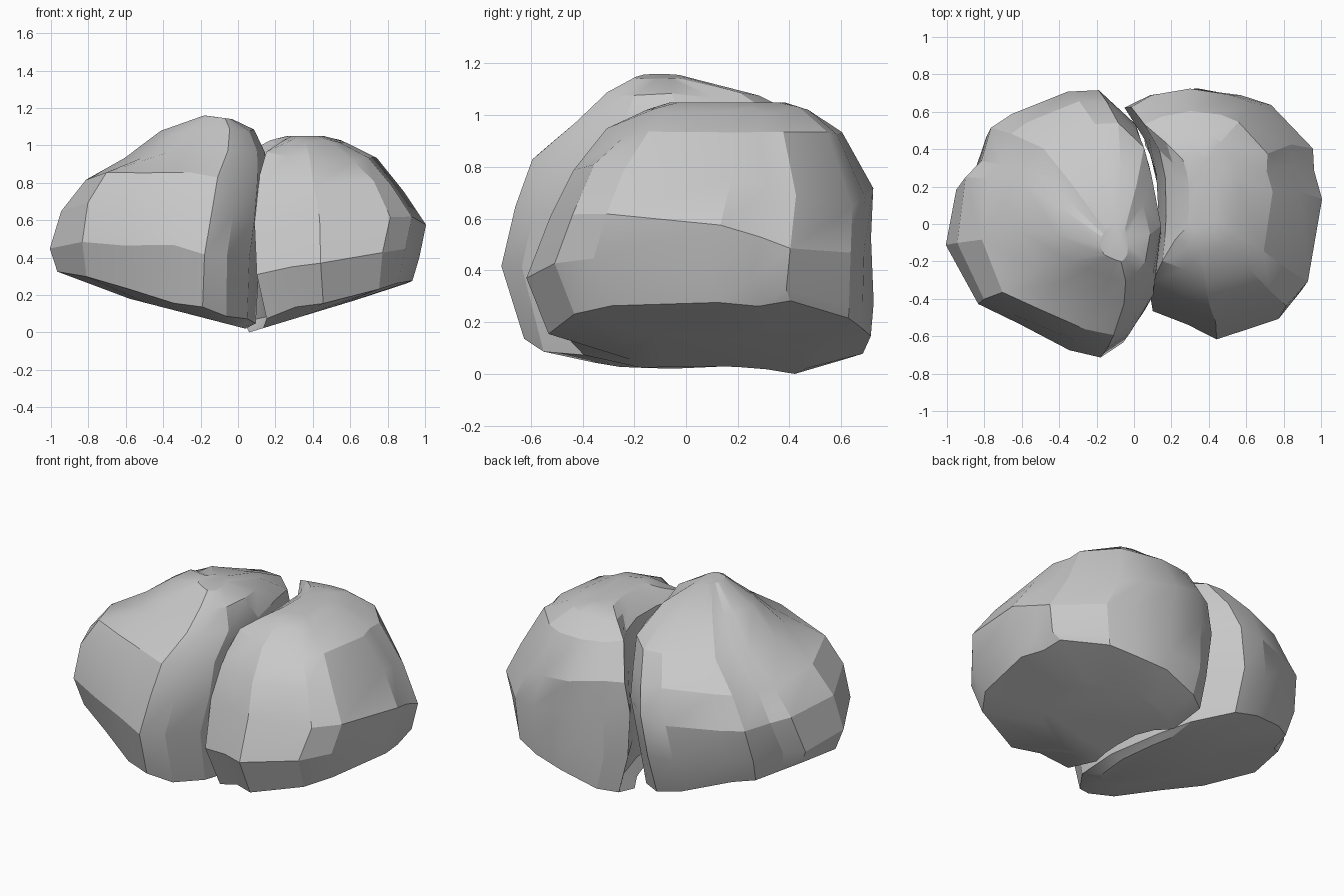
import bpy, bmesh, math, random

if "Cube" in bpy.data.objects:
    bpy.data.objects.remove(bpy.data.objects["Cube"])

random.seed(4)

stone = bpy.data.materials.new("stone grey")
stone.diffuse_color = (0.58, 0.58, 0.58, 1)
stone.use_nodes = True
stone.node_tree.nodes["Principled BSDF"].inputs["Base Color"].default_value = stone.diffuse_color


def square_up(t, p):
    """Push a 0..1 position outward so the section gets boxier."""
    s = 2 * t - 1
    return 0.5 + 0.5 * math.copysign(abs(s) ** p, s)


def lofted_rock(name, plan, levels, outer, tilt_front, tilt_back, square_back, jitter=0.007):
    """Loft a plan outline through levels (z at left, z at right, x0, x1, y0, y1).
    The outer shoulder is squared off and tilted up at the front / down at the back."""
    xs = [p[0] for p in plan]
    ys = [p[1] for p in plan]
    px, py = min(xs), min(ys)
    w, d = max(xs) - px, max(ys) - py
    bm = bmesh.new()
    rings = []
    last = len(levels) - 1
    for i, (za, zb, x0, x1, y0, y1) in enumerate(levels):
        cap = i in (0, last)
        ring = []
        for x, y in plan:
            u, v = (x - px) / w, (y - py) / d
            out = u if outer > 0 else 1 - u
            z = za + (zb - za) * u
            if 2 <= i <= 4:
                z += out * (0.5 - v) * (tilt_front if v < 0.5 else tilt_back)
            if i >= 3 and out > 0.5 and (v < 0.5 or square_back):
                u, v = square_up(u, 0.84), square_up(v, 0.84)
            j = [0 if cap else random.uniform(-jitter, jitter) for _ in range(3)]
            ring.append(bm.verts.new((x0 + (x1 - x0) * u + j[0],
                                      y0 + (y1 - y0) * v + j[1], z + 2 * j[2])))
        rings.append(ring)
    n = len(plan)
    for a, b in zip(rings, rings[1:]):
        for k in range(n):
            m = (k + 1) % n
            bm.faces.new((a[k], a[m], b[m], b[k]))
    bm.faces.new(rings[0])
    bm.faces.new(rings[-1])
    bmesh.ops.recalc_face_normals(bm, faces=bm.faces)
    mesh = bpy.data.meshes.new(name)
    bm.to_mesh(mesh)
    bm.free()
    mesh.materials.append(stone)
    ob = bpy.data.objects.new(name, mesh)
    bpy.context.collection.objects.link(ob)
    bpy.ops.object.select_all(action='DESELECT')
    ob.select_set(True)
    bpy.context.view_layer.objects.active = ob
    bpy.ops.object.shade_smooth_by_angle(angle=math.radians(22))
    return ob


# Taller boulder on the left, its underside sloping down to the middle
lofted_rock(
    "left_boulder",
    [(-.20, .72), (-.38, .71), (-.67, .56), (-.78, .48), (-.85, .28), (-.95, .19),
     (-1, -.10), (-.83, -.42), (-.60, -.53), (-.33, -.68), (-.16, -.72),
     (-.03, -.64), (.09, -.46), (.14, -.10), (.07, .30), (0, .52)],
    [(.18, .02, -.58, .04, -.40, .40),
     (.33, .05, -.97, .09, -.62, .62),
     (.42, .38, -1.0, .11, -.72, .70),
     (.62, .62, -.94, .14, -.66, .72),
     (.79, .80, -.82, .14, -.60, .66),
     (.94, .97, -.61, .14, -.42, .54),
     (1.07, 1.08, -.41, .08, -.30, .28),
     (1.16, 1.14, -.18, -.03, -.20, .00)],
    outer=-1, tilt_front=0.3, tilt_back=0.0, square_back=True)

# Lower boulder on the right, underside rising to the outside
lofted_rock(
    "right_boulder",
    [(.33, .73), (.08, .70), (-.05, .62), (.06, .42), (.12, .20), (.13, -.10),
     (.12, -.30), (.09, -.47), (.28, -.54), (.44, -.62), (.79, -.51), (.92, -.35),
     (1, .09), (.96, .26), (.95, .39), (.73, .64), (.57, .70)],
    [(.00, .17, .06, .62, -.25, .48),
     (.05, .28, .03, .93, -.53, .71),
     (.28, .42, -.03, .97, -.62, .72),
     (.58, .58, -.05, 1.0, -.53, .72),
     (.77, .77, -.02, .88, -.44, .72),
     (.96, .92, .06, .74, -.30, .60),
     (1.02, 1.02, .17, .57, -.16, .48),
     (1.05, 1.05, .26, .46, -.06, .38)],
    outer=1, tilt_front=0.1, tilt_back=0.35, square_back=False)
